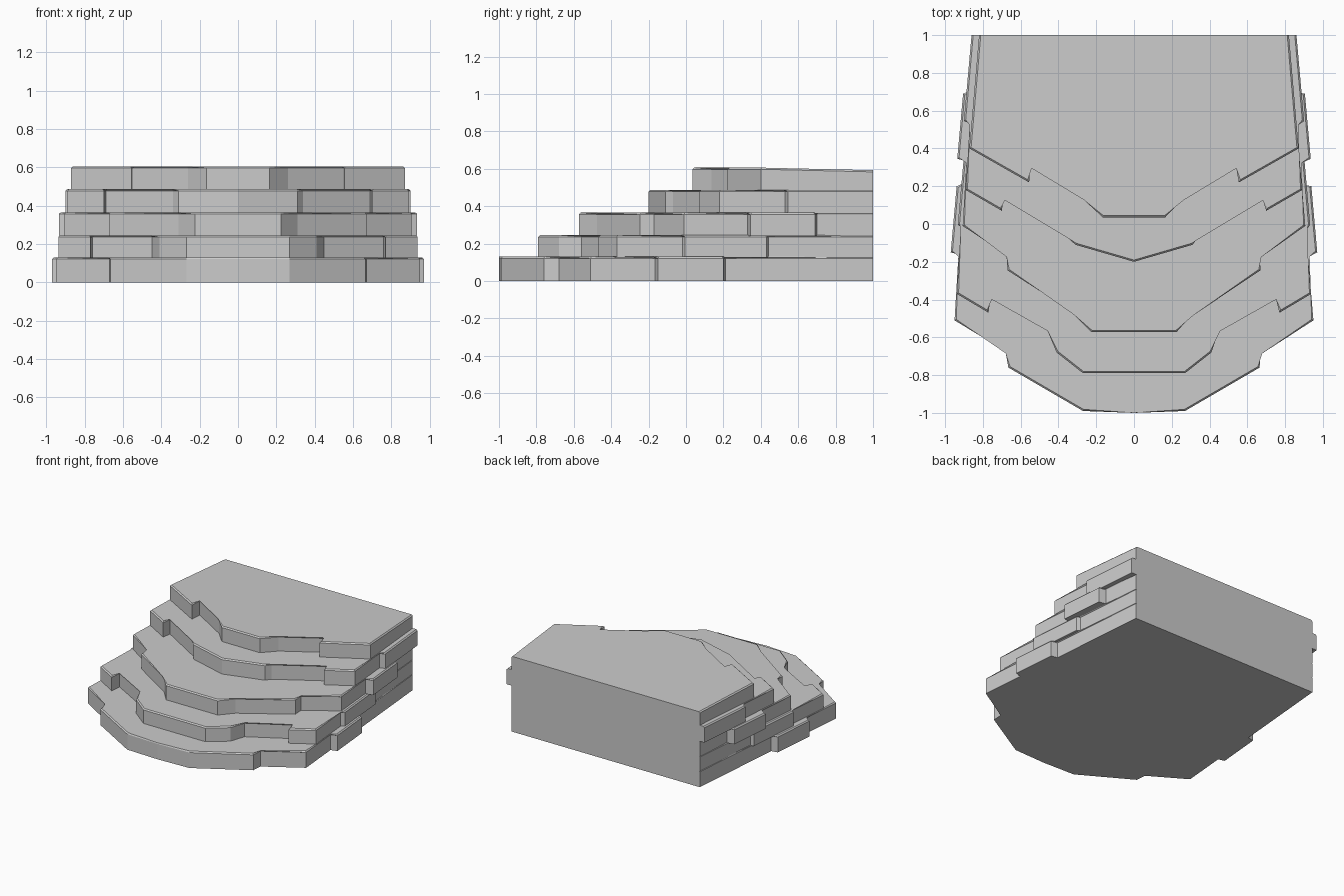
import bpy, bmesh

if "Cube" in bpy.data.objects:
    bpy.data.objects.remove(bpy.data.objects["Cube"])


def side(y):
    # shared tapering side line of the whole stack
    return 0.95 - 0.086 * (y + 0.51)


def ledge(name, z0, z1, front, y_start, block=None, block_out=0.0, back_drop=0.0):
    # right half outline: front edge, side, optional protruding side stone, rear corner
    half = front + [(side(y_start), y_start)]
    if block:
        a, b = block
        half += [(side(a), a), (side(a) + block_out, a + 0.015)]
        if b < 1:
            half += [(side(b) + block_out, b), (side(b + 0.01), b + 0.01), (side(1), 1)]
        else:
            half += [(side(1) + block_out, 1)]
    else:
        half += [(side(1), 1)]
    outline = half + [(-x, y) for x, y in reversed(half) if x > 0]

    bm = bmesh.new()
    low = [bm.verts.new((x, y, z0)) for x, y in outline]
    top = [bm.verts.new((x, y, z1 - (back_drop if y > 0.99 else 0))) for x, y in outline]
    bm.faces.new(low[::-1])
    bm.faces.new(top)
    n = len(outline)
    rim = []
    for i in range(n):
        j = (i + 1) % n
        bm.faces.new((low[i], low[j], top[j], top[i]))
        if not (outline[i][1] > 0.99 and outline[j][1] > 0.99):
            rim.append(bm.edges.get((top[i], top[j])))
    # worn upper rim
    bmesh.ops.bevel(bm, geom=rim, offset=0.009, segments=1, affect='EDGES')
    bmesh.ops.recalc_face_normals(bm, faces=bm.faces)
    me = bpy.data.meshes.new(name)
    bm.to_mesh(me)
    bm.free()
    ob = bpy.data.objects.new(name, me)
    bpy.context.collection.objects.link(ob)
    return ob


# five stacked rock ledges, bottom to top
base = ledge("rock_steps", 0, 0.13,
             [(0, -1), (0.27, -0.99), (0.665, -0.76), (0.67, -0.68)],
             -0.51, (-0.165, 0.2), 0.05)
others = [
    ledge("ledge_2", 0.126, 0.245,
          [(0.27, -0.79), (0.41, -0.68), (0.45, -0.56), (0.76, -0.385), (0.77, -0.47)],
          -0.37, (-0.02, 0.43), 0.025),
    ledge("ledge_3", 0.241, 0.365,
          [(0.225, -0.573), (0.31, -0.475), (0.67, -0.245), (0.665, -0.17)],
          -0.01, (0.33, 0.69), 0.058),
    ledge("ledge_4", 0.361, 0.487,
          [(0, -0.2), (0.31, -0.11), (0.34, -0.07), (0.69, 0.14), (0.70, 0.07)],
          0.18, (0.53, 1), 0.04),
    ledge("ledge_5", 0.483, 0.606,
          [(0.165, 0.035), (0.26, 0.135), (0.55, 0.31), (0.555, 0.22)],
          0.40, back_drop=0.014),
]

# fuse the ledges into one solid
bpy.context.view_layer.objects.active = base
for ob in others:
    mod = base.modifiers.new("fuse", 'BOOLEAN')
    mod.operation = 'UNION'
    mod.solver = 'EXACT'
    mod.object = ob
    bpy.ops.object.modifier_apply(modifier=mod.name)
    bpy.data.objects.remove(ob)
